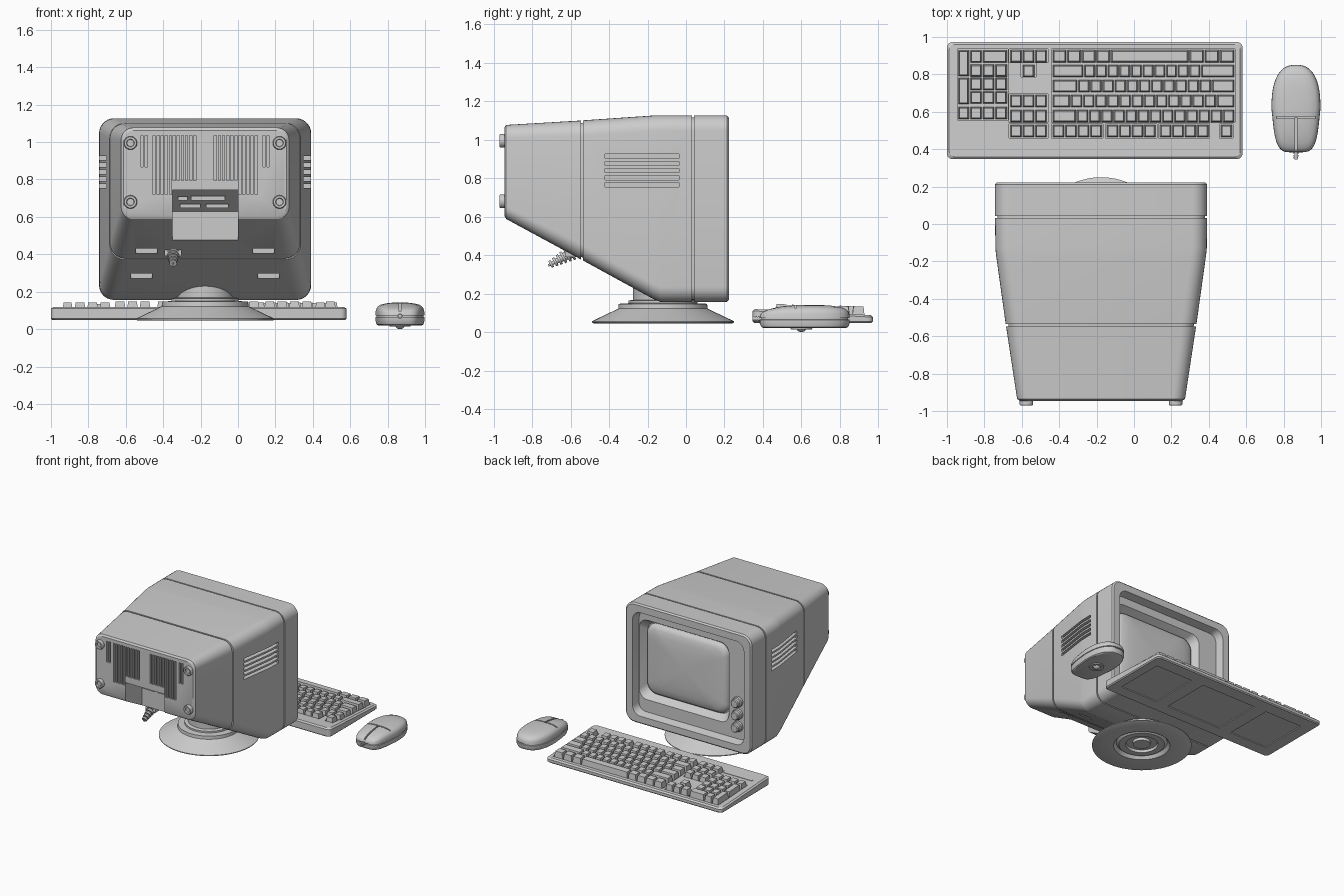
import bpy, bmesh
from math import sin, cos, pi, copysign
from mathutils import Vector, Matrix

CX = -0.176  # monitor centre line


def add_loft(bm, rings):
    """Skin a closed solid through equal-length rings of points."""
    vs = [[bm.verts.new(p) for p in r] for r in rings]
    n = len(vs[0])
    for a, b in zip(vs, vs[1:]):
        for i in range(n):
            bm.faces.new((a[i], a[(i + 1) % n], b[(i + 1) % n], b[i]))
    bm.faces.new(vs[0][::-1])
    bm.faces.new(vs[-1])


def finish(name, bm, angle=30):
    bmesh.ops.recalc_face_normals(bm, faces=bm.faces)
    me = bpy.data.meshes.new(name)
    bm.to_mesh(me)
    bm.free()
    ob = bpy.data.objects.new(name, me)
    bpy.context.collection.objects.link(ob)
    shade(ob, angle)
    return ob


def shade(ob, angle=30):
    bpy.ops.object.select_all(action='DESELECT')
    ob.select_set(True)
    bpy.context.view_layer.objects.active = ob
    bpy.ops.object.shade_smooth_by_angle(angle=angle * pi / 180)


def loft(name, rings):
    bm = bmesh.new()
    add_loft(bm, rings)
    return finish(name, bm)


def add_box(bm, x0, x1, y0, y1, z0, z1, inset=0.0, zfun=lambda y: 0):
    def ring(i, z):
        pts = ((x0 + i, y0 + i), (x1 - i, y0 + i), (x1 - i, y1 - i), (x0 + i, y1 - i))
        return [(x, y, z + zfun(y)) for x, y in pts]
    add_loft(bm, [ring(0, z0), ring(inset, z1)])


def boxes(name, specs, **kw):
    bm = bmesh.new()
    for s in specs:
        add_box(bm, *s, **kw)
    return finish(name, bm)


def lathe(name, profile, loc, axis=(0, 0, 1), n=40):
    m = Matrix.Translation(loc) @ Vector((0, 0, 1)).rotation_difference(Vector(axis)).to_matrix().to_4x4()
    return loft(name, [[m @ Vector((r * cos(2 * pi * i / n), r * sin(2 * pi * i / n), z))
                        for i in range(n)] for r, z in profile])


def rrect(hw, hh, r, seg=7):
    pts = []
    for k, (sx, sy) in enumerate(((1, 1), (-1, 1), (-1, -1), (1, -1))):
        for i in range(seg + 1):
            a = (k + i / seg) * pi / 2
            pts.append((sx * (hw - r) + r * cos(a), sy * (hh - r) + r * sin(a)))
    return pts


def section(y, hw, z0, z1, r, cx=CX):
    return [(cx + u, y, (z0 + z1) / 2 + v) for u, v in rrect(hw, (z1 - z0) / 2, r)]


def cut(ob, cutter):
    cutter.hide_render = True
    mod = ob.modifiers.new("cut", 'BOOLEAN')
    mod.operation, mod.solver, mod.object = 'DIFFERENCE', 'EXACT', cutter
    mod.use_self = True
    bpy.context.view_layer.objects.active = ob
    bpy.ops.object.modifier_apply(modifier=mod.name)
    bpy.data.objects.remove(cutter)
    shade(ob)


# Monitor housing: back panel, seams, bezel and the stepped screen recess
housing = loft("monitor_housing", [section(*s) for s in (
    (-0.945, 0.435, 0.606, 1.063, 0.055), (-0.935, 0.449, 0.588, 1.077, 0.066),
    (-0.547, 0.508, 0.378, 1.100, 0.08), (-0.547, 0.495, 0.391, 1.087, 0.07),
    (-0.535, 0.496, 0.387, 1.088, 0.07), (-0.535, 0.510, 0.372, 1.101, 0.08),
    (-0.17, 0.561, 0.172, 1.126, 0.08), (-0.13, 0.565, 0.156, 1.127, 0.08),
    (0.032, 0.567, 0.156, 1.127, 0.08), (0.032, 0.555, 0.168, 1.115, 0.07),
    (0.042, 0.555, 0.168, 1.115, 0.07), (0.042, 0.567, 0.156, 1.127, 0.08),
    (0.212, 0.567, 0.156, 1.127, 0.08), (0.223, 0.556, 0.167, 1.116, 0.07),
    (0.223, 0.500, 0.220, 1.060, 0.07), (0.16, 0.485, 0.235, 1.045, 0.06),
    (0.16, 0.402, 0.335, 0.980, 0.07, -0.095), (0.10, 0.368, 0.372, 0.945, 0.07, -0.095))])

# Cutters: side vents, rear vents, underside notches and port bay
bm = bmesh.new()
for s in (-1, 1):
    for i in range(5):
        z = 0.766 + i * 0.037
        xs = sorted((CX + s * 0.485, CX + s * 0.7))
        add_box(bm, *xs, -0.42, -0.036, z - 0.011, z + 0.011)
    for off, count, bottom in ((0.315, 2, 0.866), (0.273, 5, 0.72), (0.165, 6, 0.795)):
        for i in range(count):
            x = CX + s * (off + (0.022 if off > 0.3 else -0.022) * i)
            add_box(bm, x - 0.006, x + 0.006, -1.1, -0.92, bottom, 1.035)
    for dx, z, y in ((0.313, 0.404, -0.58), (0.34, 0.27, -0.335)):
        x = CX + s * dx
        add_box(bm, x - 0.056, x + 0.056, -1.1, y, z, z + 0.027)
bay = ((-1.1, 0.743), (-0.86, 0.743), (-0.73, 0.63), (-0.73, 0.44), (-1.1, 0.44))
add_loft(bm, [[(x, y, z) for y, z in bay] for x in (-0.35, 0.0)])
cut(housing, finish("cutter", bm))

# Bulging picture tube
loft("screen", [section(y, 0.37 * k, 0.6585 - 0.288 * k, 0.6585 + 0.288 * k, 0.09 * k, -0.095)
                for y, k in ((0.09, 1), (0.112, 0.985), (0.128, 0.95), (0.139, 0.88), (0.148, 0.72),
                             (0.154, 0.5), (0.157, 0.25), (0.158, 0.03))])

# Control knobs
for i, z in enumerate((0.54, 0.44, 0.34)):
    lathe(f"knob_{i + 1}", ((0.041, -0.01), (0.041, 0.02), (0.034, 0.025), (0.034, 0.05),
                            (0.028, 0.056)), (-0.583, 0.16, z), (0, 1, 0), 24)

# Rear corner bumpers
for x in (-0.575, 0.222):
    for z in (0.995, 0.68):
        lathe("rear_bumper", ((0.036, -0.02), (0.036, 0.02), (0.032, 0.026), (0.021, 0.026),
                              (0.018, 0.014)), (x, -0.944, z), (0, -1, 0), 24)

# Rear connectors and power lead stub
boxes("rear_ports", [(-0.32, -0.27, -0.84, -0.78, 0.688, 0.71), (-0.25, -0.07, -0.84, -0.78, 0.688, 0.712),
                     (-0.31, -0.2, -0.79, -0.735, 0.648, 0.668), (-0.17, -0.05, -0.79, -0.735, 0.648, 0.668)])
boxes("power_socket", [(-0.392, -0.302, -0.63, -0.55, 0.39, 0.43)])
lathe("power_lead", [(0.034 - 0.004 * k + d, 0.024 * k + h) for k in range(6)
                     for d, h in ((0.006, 0), (0.006, 0.013), (-0.008, 0.013), (-0.008, 0.024))],
      (-0.347, -0.59, 0.415), (0, -0.86, -0.47), 20)

# Swivel stand with hollow ringed underside
lathe("swivel_stand", ((0.03, 0.058), (0.065, 0.058), (0.068, 0.078), (0.115, 0.078), (0.12, 0.058),
                       (0.17, 0.058), (0.19, 0.075), (0.21, 0.048), (0.36, 0.045), (0.37, 0.05),
                       (0.37, 0.056), (0.232, 0.122), (0.23, 0.147), (0.18, 0.15), (0.18, 0.163),
                       (0.155, 0.168), (0.155, 0.25)), (CX, -0.12, 0), n=64)


# Keyboard case: a wedge, thicker toward the monitor
def case_top(y):
    return 0.12 - (y - 0.35) * 0.052


def case_ring(inset, zfun):
    return [(-0.21 + u, 0.66 + v, zfun(0.66 + v))
            for u, v in rrect(0.79 - inset, 0.313 - inset, 0.03)]


case = loft("keyboard_case", [case_ring(0.008, lambda y: 0.048), case_ring(0, lambda y: 0.056),
                              case_ring(0, lambda y: case_top(y) - 0.01), case_ring(0.012, case_top)])
bm = bmesh.new()
for w in ((-0.945, -0.673, 0.557, 0.935), (-0.668, -0.46, 0.863, 0.935), (-0.603, -0.525, 0.785, 0.861),
          (-0.668, -0.46, 0.542, 0.694), (-0.668, -0.46, 0.46, 0.534), (-0.441, 0.541, 0.542, 0.935),
          (-0.441, -0.165, 0.46, 0.534), (-0.152, 0.122, 0.46, 0.534), (0.132, 0.405, 0.46, 0.534),
          (0.457, 0.53, 0.46, 0.534)):
    add_box(bm, *w, -0.014, 0.03, zfun=case_top)
for x0, x1 in ((-0.9, -0.56), (-0.45, 0.05), (0.16, 0.5)):  # underside panels
    add_box(bm, x0, x1, 0.45, 0.86, 0.03, 0.055)
cut(case, finish("cutter", bm))

# Keys: each row is a list of widths in key units
bm = bmesh.new()


def key(x0, x1, y, d=0.066):
    rise = 0.033 + max(0, y - 0.6) * 0.03
    add_box(bm, x0 + 0.003, x1 - 0.003, y - d / 2, y + d / 2, -0.016, rise, 0.007, case_top)


def key_row(y, widths, x0, x1):
    u, x = (x1 - x0) / sum(widths), x0
    for w in widths:
        key(x, x + w * u, y)
        x += w * u


rows = ((0.897, [1.15] * 4 + [6.2] + [1.2] * 3), (0.818, [2.7] + [1] * 10 + [2.9]),
        (0.738, [2.1] + [1] * 11 + [1.9]), (0.658, [1.5] + [1] * 12 + [1.5]), (0.578, [2] + [1] * 13))
for y, widths in rows:
    key_row(y, widths, -0.437, 0.538)
for x0, x1, n in ((-0.437, -0.169, 4), (-0.148, 0.118, 4), (0.136, 0.401, 4), (0.461, 0.527, 1)):
    key_row(0.497, [1] * n, x0, x1)
for y in (0.897, 0.658, 0.578, 0.497):
    key_row(y, [1] * 3, -0.664, -0.464)
key_row(0.818, [1], -0.598, -0.53)
for i, y in enumerate((0.895, 0.82, 0.748, 0.676, 0.594)):
    key_row(y, [1, 2] if i == 0 else [1] * 3, -0.878, -0.677)
key(-0.942, -0.88, 0.859, 0.138)
key(-0.942, -0.88, 0.711, 0.142)
key(-0.942, -0.88, 0.594)
finish("keys", bm)
boxes("indicator_strip", [(-0.935, -0.675, 0.47, 0.49, -0.01, 0.003)], zfun=case_top)

# Mouse: domed shell over a base, tapering toward the cable
MX, MY = 0.866, 0.617


def mouse_ring(k, z):
    pts = []
    for i in range(56):
        c, s = cos(2 * pi * i / 56), sin(2 * pi * i / 56)
        e = 2 / (2.5 if s >= 0 else 4.5)
        y = copysign(abs(s) ** e, s)
        x = copysign(abs(c) ** e, c) * 0.131 * (1 - 0.18 * max(0, -y))
        drop = 1 - 0.3 * max(0, -y * k) ** 2
        pts.append((MX + x * k, MY + 0.234 * y * k, 0.07 + (z - 0.07) * drop if z > 0.075 else z))
    return pts


mouse = loft("mouse_shell", [mouse_ring(k, z) for k, z in (
    (0.9, 0.02), (0.96, 0.026), (1, 0.045), (1, 0.064), (0.965, 0.066), (0.965, 0.072), (1, 0.074),
    (0.99, 0.095), (0.96, 0.11), (0.9, 0.121), (0.8, 0.13), (0.6, 0.137), (0.35, 0.141), (0.03, 0.142))])
cut(mouse, boxes("cutter", [(MX - 0.006, MX + 0.006, 0.3, 0.57, 0.095, 0.2),
                            (MX - 0.105, MX + 0.105, 0.564, 0.574, 0.11, 0.2)]))
lathe("mouse_ball_ring", ((0.03, 0.026), (0.034, 0.014), (0.055, 0.014), (0.058, 0.026)), (MX, 0.6, 0), n=32)
lathe("mouse_ball", [(max(0.001, 0.03 * sin(pi * i / 12)), 0.03 - 0.03 * cos(pi * i / 12))
                     for i in range(13)], (MX, 0.6, 0), n=24)
lathe("mouse_lead", [(r, 0.012 * k + h) for k in range(5) for r, h in
                     ((0.016 - 0.001 * k, 0), (0.016 - 0.001 * k, 0.007), (0.009, 0.007), (0.009, 0.012))],
      (MX, 0.405, 0.07), (0, -1, 0), 16)
